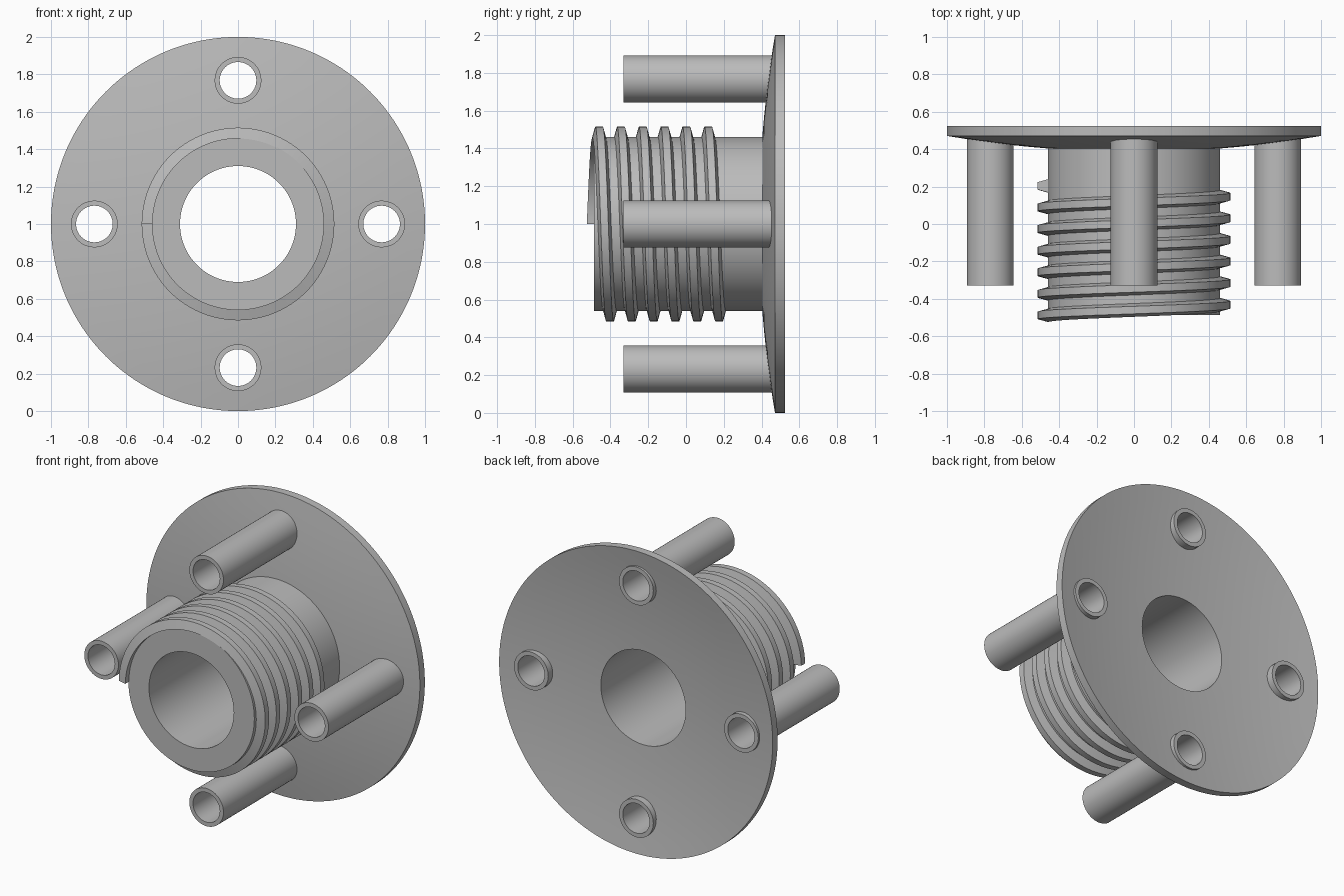
import bpy, bmesh, math

cube = bpy.data.objects.get("Cube")
if cube:
    bpy.data.objects.remove(cube, do_unlink=True)

SEG = 96
CENTER_Z = 1.0
BORE, HUB, CREST = 0.31, 0.46, 0.515
HUB_FRONT = -0.487
RIM_BACK, THICK = 0.523, 0.052
PITCH, TURNS, THREAD_START = 0.1155, 6, -0.489
TUBE_RING, TUBE_OUT, TUBE_IN = 0.768, 0.125, 0.098

gray = bpy.data.materials.new("plain_gray")
gray.use_nodes = True
gray.diffuse_color = (0.5, 0.5, 0.5, 1)
gray.node_tree.nodes["Principled BSDF"].inputs["Base Color"].default_value = (0.5, 0.5, 0.5, 1)


def make(name, rings, closed=True):
    """Skin a list of equal closed sections; cap the ends unless the loop closes."""
    bm = bmesh.new()
    loops = [[bm.verts.new(p) for p in ring] for ring in rings]
    n = len(loops[0])
    pairs = list(zip(loops, loops[1:] + loops[:1]))
    for a, b in pairs if closed else pairs[:-1]:
        for i in range(n):
            j = (i + 1) % n
            bm.faces.new((a[i], a[j], b[j], b[i]))
    if not closed:
        bm.faces.new(loops[0])
        bm.faces.new(loops[-1])
    bmesh.ops.recalc_face_normals(bm, faces=bm.faces)
    mesh = bpy.data.meshes.new(name)
    bm.to_mesh(mesh)
    bm.free()
    mesh.materials.append(gray)
    obj = bpy.data.objects.new(name, mesh)
    bpy.context.collection.objects.link(obj)
    return obj


def section(profile, angle, cx=0.0, cz=CENTER_Z):
    """Place an (r, y) profile at an angle around an axis along y."""
    return [(cx + r * math.cos(angle), y, cz + r * math.sin(angle)) for r, y in profile]


def lathe(name, profile, cx=0.0, cz=CENTER_Z, seg=SEG):
    return make(name, [section(profile, math.tau * k / seg, cx, cz) for k in range(seg)])


def activate(obj):
    bpy.ops.object.select_all(action='DESELECT')
    obj.select_set(True)
    bpy.context.view_layer.objects.active = obj


def smooth(obj):
    activate(obj)
    bpy.ops.object.shade_smooth_by_angle(angle=math.radians(30))


def dish(r):
    """Front surface of the dished flange."""
    return RIM_BACK - THICK - 0.085 * (1 - r * r)


# Dished flange with an even thickness
radii = [BORE + (1 - BORE) * i / 8 for i in range(9)]
front = [(r, dish(r)) for r in radii]
back = [(r, dish(r) + THICK) for r in reversed(radii)]
flange = lathe("flange", front + back, seg=SEG * 2)

# Four tubes through the flange, each with its own hole
for k, side in enumerate(("left", "top", "right", "bottom")):
    a = math.tau * k / 4
    cx, cz = TUBE_RING * math.cos(a), CENTER_Z + TUBE_RING * math.sin(a)
    bpy.ops.mesh.primitive_cylinder_add(vertices=48, radius=0.11, depth=0.5,
                                        location=(cx, 0.47, cz),
                                        rotation=(math.pi / 2, 0, 0))
    cutter = bpy.context.object
    cutter.hide_render = True
    activate(flange)
    mod = flange.modifiers.new("hole", 'BOOLEAN')
    mod.operation, mod.solver, mod.object = 'DIFFERENCE', 'EXACT', cutter
    bpy.ops.object.modifier_apply(modifier=mod.name)
    bpy.data.objects.remove(cutter, do_unlink=True)
    wall = [(TUBE_IN, -0.33), (TUBE_OUT, -0.33), (TUBE_OUT, 0.52), (TUBE_IN, 0.52)]
    smooth(lathe(side + "_tube", wall, cx, cz, 48))
smooth(flange)

# Hollow hub running into the flange
hub = lathe("hub", [(BORE, HUB_FRONT), (HUB, HUB_FRONT),
                    (HUB, dish(HUB) + 0.01), (BORE, dish(BORE) + 0.01)], seg=SEG * 2)
smooth(hub)

# Helical thread, starting on the right side and passing over the top
tooth = [(HUB - 0.003, -0.036), (CREST, -0.02), (CREST, 0.02), (HUB - 0.003, 0.036)]
rings = []
for k in range(TURNS * SEG + 1):
    t = k / SEG
    y0 = THREAD_START + PITCH * t
    rings.append(section([(r, y0 + y) for r, y in tooth], math.pi - math.tau * t))
smooth(make("screw_thread", rings, closed=False))
